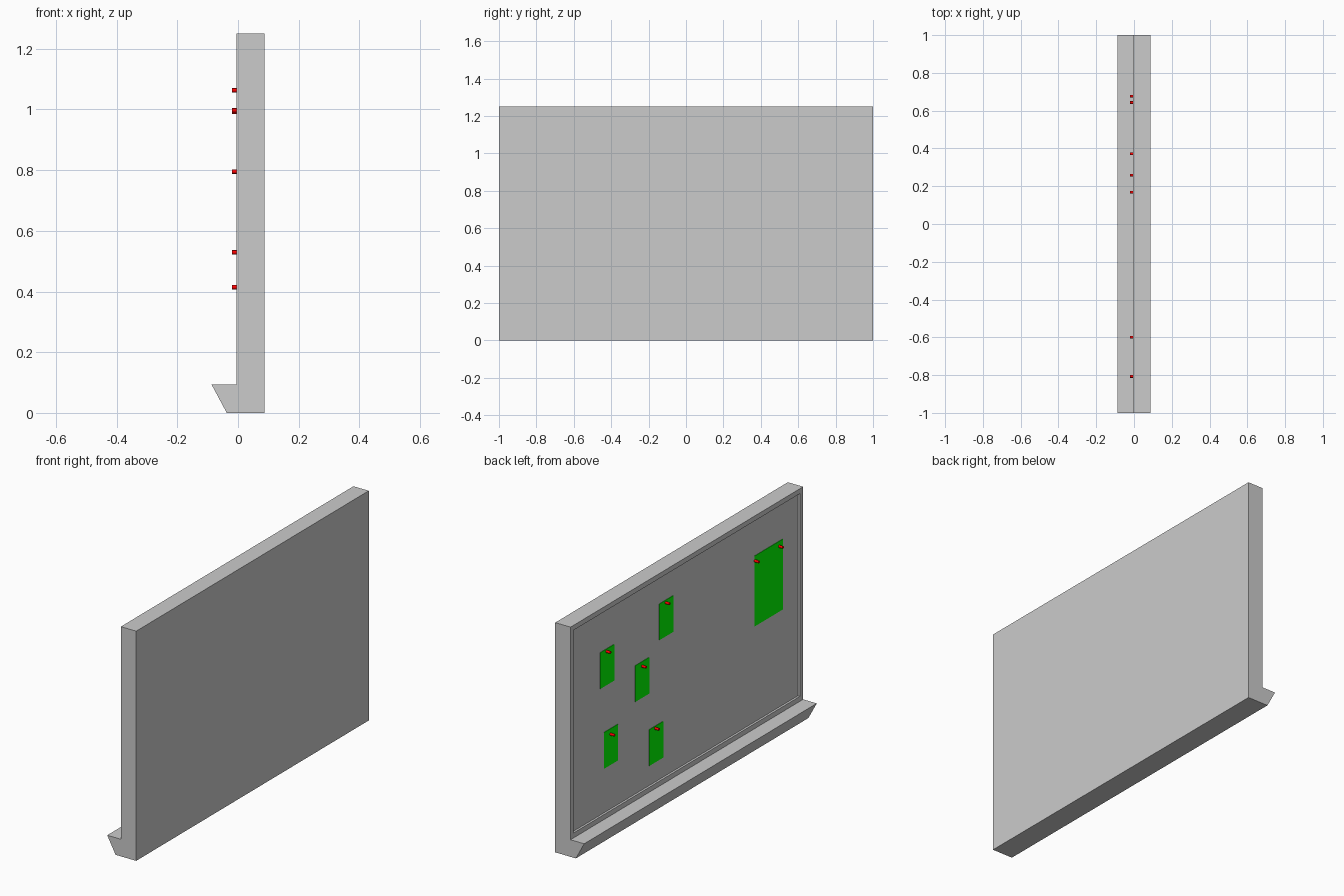
import bpy, bmesh
from math import pi
from mathutils import Matrix, Vector

if "Cube" in bpy.data.objects:
    bpy.data.objects.remove(bpy.data.objects["Cube"])

FACE_X = -0.005          # front plane of the frame
PANEL_X = 0.007          # recessed pin surface


def make_object(name, bm, mat=None):
    bmesh.ops.recalc_face_normals(bm, faces=bm.faces)
    mesh = bpy.data.meshes.new(name)
    bm.to_mesh(mesh)
    bm.free()
    if mat:
        mesh.materials.append(mat)
    obj = bpy.data.objects.new(name, mesh)
    bpy.context.collection.objects.link(obj)
    return obj


def material(name, color):
    mat = bpy.data.materials.new(name)
    mat.diffuse_color = color
    mat.use_nodes = True
    mat.node_tree.nodes["Principled BSDF"].inputs["Base Color"].default_value = mat.diffuse_color
    return mat


green = material("green_paper", (0.0, 1.0, 0.0, 1))
red = material("red_pin", (1.0, 0.0, 0.0, 1))

# Board with tray: side profile (x, z) extruded along y
profile = [(0.087, 0), (0.087, 1.25), (FACE_X, 1.25), (FACE_X, 0.093),
           (-0.087, 0.093), (-0.037, 0)]
bm = bmesh.new()
end = bm.faces.new([bm.verts.new((x, -1, z)) for x, z in profile])
ext = bmesh.ops.extrude_face_region(bm, geom=[end])
bmesh.ops.translate(bm, vec=(0, 2, 0),
                    verts=[g for g in ext["geom"] if isinstance(g, bmesh.types.BMVert)])
bmesh.ops.recalc_face_normals(bm, faces=bm.faces)

# Thin frame rim around a recessed panel
front = next(f for f in bm.faces
             if all(abs(v.co.x - FACE_X) < 1e-4 for v in f.verts))
bmesh.ops.inset_region(bm, faces=[front], thickness=0.027, use_even_offset=True)
panel = bmesh.ops.extrude_discrete_faces(bm, faces=[front])["faces"][0]
bmesh.ops.translate(bm, vec=(PANEL_X - FACE_X, 0, 0), verts=panel.verts)
make_object("board_with_tray", bm)


def add_note(name, y, top, width, height):
    bm = bmesh.new()
    bmesh.ops.create_cube(bm, size=1)
    bmesh.ops.scale(bm, vec=(0.003, width, height), verts=bm.verts)
    bmesh.ops.translate(bm, vec=(PANEL_X - 0.001, y, top - height / 2), verts=bm.verts)
    make_object(name, bm, green)


def add_pin(name, y, z):
    bm = bmesh.new()
    tip = -0.020
    place = Matrix.Translation(Vector(((PANEL_X + tip) / 2, y, z))) @ Matrix.Rotation(pi / 2, 4, 'Y')
    bmesh.ops.create_cone(bm, cap_ends=True, segments=16, radius1=0.007, radius2=0.007,
                          depth=PANEL_X - tip, matrix=place)
    obj = make_object(name, bm, red)
    for p in obj.data.polygons:
        p.use_smooth = len(p.vertices) == 4
    return obj


# Small notes: (note centre y, note top z, pin y, pin z)
small = [(0.162, 1.076, 0.168, 1.063), (0.670, 1.005, 0.677, 0.992),
         (0.369, 0.819, 0.371, 0.795), (0.637, 0.558, 0.643, 0.529),
         (0.249, 0.425, 0.259, 0.414)]
for i, (y, top, py, pz) in enumerate(small, 1):
    add_note(f"small_note_{i}", y, top, 0.12, 0.197)
    add_pin(f"small_note_pin_{i}", py, pz)

# Large sheet held by two pins
add_note("large_note", -0.72, 1.024, 0.245, 0.383)
for side, y in (("left", -0.60), ("right", -0.807)):
    add_pin(f"large_note_pin_{side}", y, 0.997)
